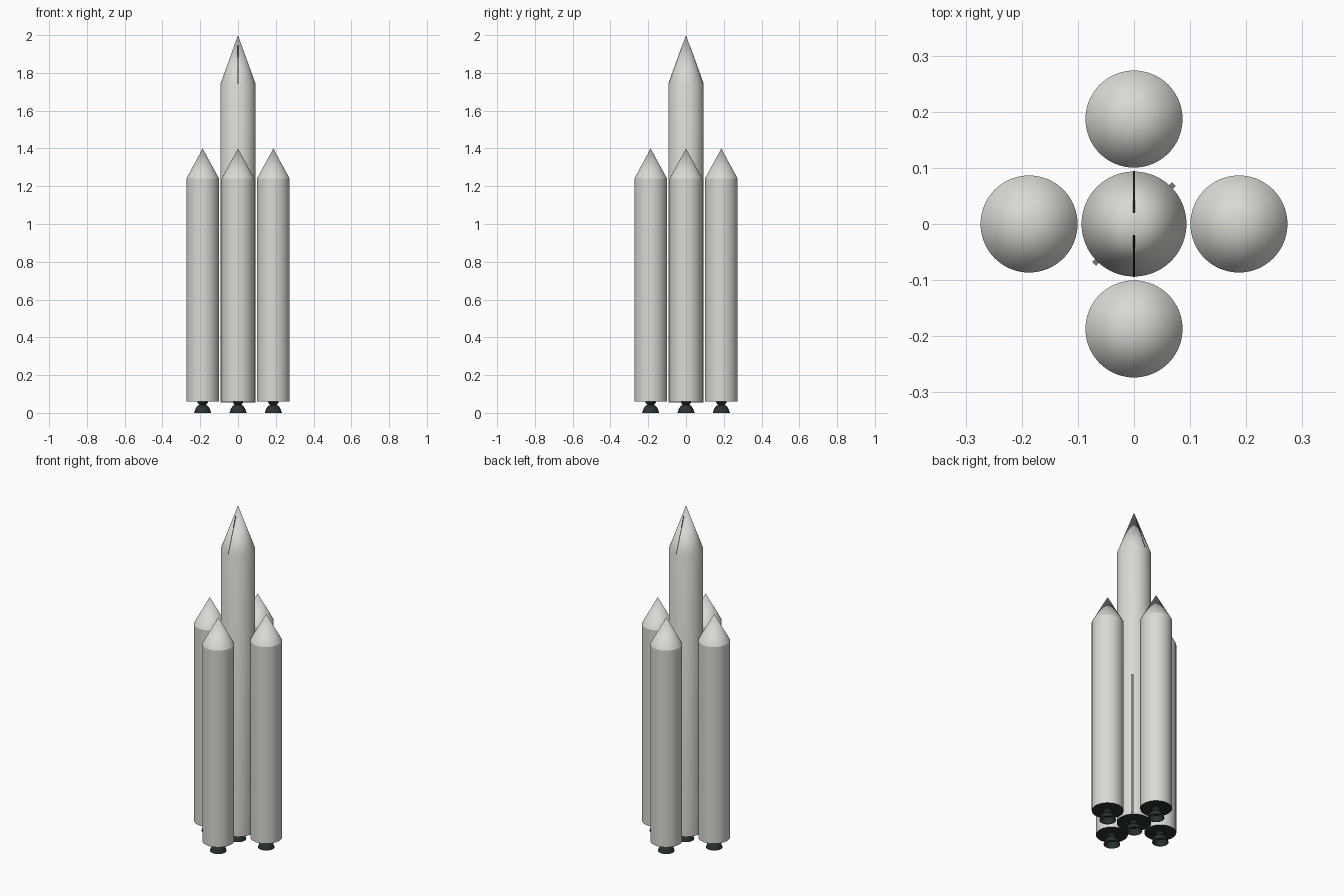
import bpy, bmesh, math

if "Cube" in bpy.data.objects:
    bpy.data.objects.remove(bpy.data.objects["Cube"])

SEG = 64


def material(name, rgb):
    m = bpy.data.materials.new(name)
    m.diffuse_color = (*rgb, 1)
    m.use_nodes = True
    m.node_tree.nodes["Principled BSDF"].inputs["Base Color"].default_value = m.diffuse_color
    return m


WHITE = material("warm white paint", (0.70, 0.70, 0.66))
DARK = material("dark engine metal", (0.022, 0.032, 0.032))
GREY = material("grey duct metal", (0.20, 0.21, 0.21))


def finish(bm, name, mats, smooth=True):
    bmesh.ops.recalc_face_normals(bm, faces=bm.faces)
    bm.normal_update()
    mesh = bpy.data.meshes.new(name)
    ob = bpy.data.objects.new(name, mesh)
    bpy.context.collection.objects.link(ob)
    for m in mats:
        mesh.materials.append(m)
    # downward faces take the second colour, when there is one
    if len(mats) > 1:
        for f in bm.faces:
            f.material_index = 1 if f.normal.z < -0.9 else 0
    bm.to_mesh(mesh)
    bm.free()
    if smooth:
        bpy.ops.object.select_all(action='DESELECT')
        ob.select_set(True)
        bpy.context.view_layer.objects.active = ob
        bpy.ops.object.shade_smooth_by_angle(angle=math.radians(20))
    return ob


def lathe(name, profile, loc, mats):
    """Revolve (radius, z) points about a vertical axis."""
    bm = bmesh.new()
    verts = [bm.verts.new((r, 0, z)) for r, z in profile]
    edges = [bm.edges.new(p) for p in zip(verts, verts[1:])]
    bmesh.ops.spin(bm, geom=verts + edges, axis=(0, 0, 1), cent=(0, 0, 0),
                   angle=2 * math.pi, steps=SEG, use_duplicate=False)
    bmesh.ops.remove_doubles(bm, verts=bm.verts, dist=1e-5)
    ob = finish(bm, name, mats)
    ob.location = loc
    return ob


def rocket_body(name, radius, base, shoulder, tip, loc):
    lathe(name, [(0, base), (radius, base), (radius, shoulder), (0, tip)],
          loc, [WHITE, DARK])


def engine(name, loc):
    # mounting collar, throat, bell and hollow inside
    lathe(name, [(0, 0.064), (0.027, 0.064), (0.027, 0.054), (0.018, 0.043),
                 (0.029, 0.035), (0.038, 0.022), (0.045, 0.0),
                 (0.042, 0.0), (0.035, 0.020), (0.026, 0.032), (0, 0.038)],
          loc, [DARK])


# Core stage and its engine
CORE_R, SHOULDER, TIP = 0.0935, 1.74, 2.0
rocket_body("core_stage", CORE_R, 0.055, SHOULDER, TIP, (0, 0, 0))
engine("core_engine", (0, 0, 0))

# Four strap-on boosters with engines
for i, side in enumerate(("right", "back", "left", "front")):
    a = i * math.pi / 2
    loc = (0.187 * math.cos(a), 0.187 * math.sin(a), 0)
    rocket_body(side + "_booster", 0.0865, 0.06, 1.24, 1.40, loc)
    engine(side + "_booster_engine", loc)

# Cable ducts on opposite sides of the core
for name, a in (("back_duct", math.pi / 4), ("front_duct", 5 * math.pi / 4)):
    bm = bmesh.new()
    bmesh.ops.create_cube(bm, size=1)
    bmesh.ops.scale(bm, vec=(0.012, 0.010, 0.87), verts=bm.verts)
    duct = finish(bm, name, [GREY], smooth=False)
    duct.location = (0.0945 * math.cos(a), 0.0945 * math.sin(a), 0.495)
    duct.rotation_euler.z = a

# Thin seams on the front and back of the nose cone
for name, s in (("back_nose_seam", 1), ("front_nose_seam", -1)):
    slope = CORE_R / (TIP - SHOULDER)
    bm = bmesh.new()
    outline = [(slope * (TIP - z) + d, z) for z, d in
               ((SHOULDER, 0.001), (1.945, 0.001), (1.945, -0.004), (SHOULDER, -0.004))]
    face = bm.faces.new([bm.verts.new((-0.0015, s * y, z)) for y, z in outline])
    ext = bmesh.ops.extrude_face_region(bm, geom=[face])["geom"]
    bmesh.ops.translate(bm, vec=(0.003, 0, 0),
                        verts=[v for v in ext if isinstance(v, bmesh.types.BMVert)])
    finish(bm, name, [DARK], smooth=False)
